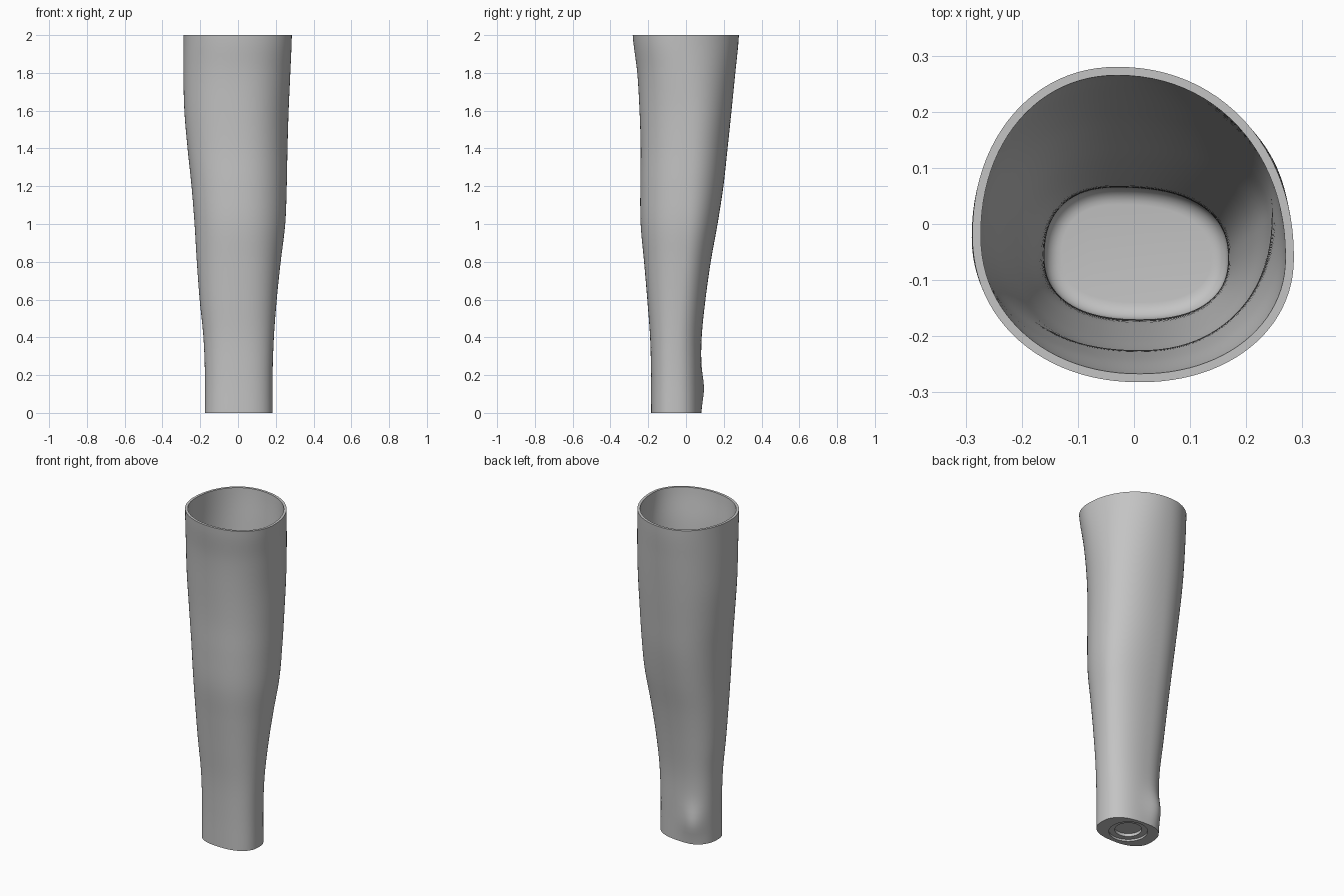
import bpy
import bmesh
import math
from mathutils import Vector

old = bpy.data.objects.get("Cube")
if old:
    bpy.data.objects.remove(old, do_unlink=True)

SIDES = 96
ROWS = 60
HEIGHT = 2.0
WALL = 0.015
FLOOR = 0.06
FILLET = 0.03

# Limb outline by height: z, right, left, front, back, y of the widest left point
OUTLINE = [
    (0.0, -0.175, 0.183, -0.185, 0.08, -0.06),
    (0.2, -0.175, 0.183, -0.185, 0.08, -0.06),
    (0.4, -0.183, 0.19, -0.19, 0.083, -0.055),
    (0.6, -0.203, 0.205, -0.205, 0.103, -0.04),
    (0.8, -0.218, 0.226, -0.222, 0.131, -0.02),
    (1.0, -0.23, 0.25, -0.24, 0.167, 0.0),
    (1.2, -0.246, 0.258, -0.242, 0.198, 0.01),
    (1.4, -0.267, 0.262, -0.24, 0.22, 0.02),
    (1.6, -0.284, 0.268, -0.246, 0.241, 0.02),
    (1.8, -0.289, 0.277, -0.258, 0.261, -0.01),
    (2.0, -0.288, 0.285, -0.282, 0.28, -0.06),
]


def outline_at(z):
    """Smoothly interpolate the outline table at a height."""
    last = len(OUTLINE) - 1
    pos = min(max(z / HEIGHT, 0), 1) * last
    i = min(int(pos), last - 1)
    t = pos - i
    a, b, c, d = (OUTLINE[min(max(k, 0), last)] for k in range(i - 1, i + 3))
    values = []
    for p, q, r, s in zip(a, b, c, d):
        tangent_in, tangent_out = (r - p) / 2, (s - q) / 2
        values.append(q + t * tangent_in
                      + t * t * (3 * (r - q) - 2 * tangent_in - tangent_out)
                      + t ** 3 * (2 * (q - r) + tangent_in + tangent_out))
    return values[1:]


def section(z, inset=0.0, height=None):
    """Rounded, lopsided ring made of four blended quarter curves."""
    right, left, front, back, y_left = outline_at(z)
    blend = z / HEIGHT
    y_right = -0.06 + 0.04 * blend
    x_back, x_front = -0.03, 0.01
    power = 2.4 - 0.3 * blend
    ring = []
    for k in range(SIDES):
        angle = math.tau * k / SIDES
        c, s = math.cos(angle), math.sin(angle)
        cx = x_back if s >= 0 else x_front
        cy = y_left if c >= 0 else y_right
        rx = (left - cx if c >= 0 else cx - right) - inset
        ry = (back - cy if s >= 0 else cy - front) - inset
        x = cx + rx * math.copysign(abs(c) ** (2 / power), c)
        y = cy + ry * math.copysign(abs(s) ** (2 / power), s)
        ring.append(Vector((x, y, z if height is None else height)))
    return ring


def with_ankle_bump(ring):
    """Push out the soft bony bump low on the back."""
    centre = Vector((-0.09, 0.073, 0.13))
    for p in ring:
        offset = p - centre
        flat = offset.x ** 2 + offset.y ** 2
        amount = 0.023 * math.exp(-flat / 0.005 - offset.z ** 2 / 0.009)
        p += Vector((-0.5, 0.86, 0)) * amount
    return ring


def circle(radius, z):
    """Round ring on the underside."""
    return [Vector((radius * math.cos(math.tau * k / SIDES),
                    -0.05 + radius * math.sin(math.tau * k / SIDES), z))
            for k in range(SIDES)]


rings = []

# Stepped round recess under the base
rings += [circle(0.075, 0.03), circle(0.075, 0.012),
          circle(0.108, 0.012), circle(0.108, 0.0)]

# Outer skin from base to rim
for row in range(ROWS + 1):
    rings.append(with_ankle_bump(section(HEIGHT * row / ROWS)))

# Inner skin from rim down to the floor fillet
start = FLOOR + FILLET
for row in range(ROWS, -1, -1):
    rings.append(section(start + (HEIGHT - start) * row / ROWS, WALL))

# Fillet into the flat floor
for step in range(1, 7):
    a = math.pi / 2 * step / 6
    rings.append(section(start, WALL + FILLET * (1 - math.cos(a)),
                         start - FILLET * math.sin(a)))

# Loft all rings into one closed shell
bm = bmesh.new()
loops = [[bm.verts.new(p) for p in ring] for ring in rings]
for lower, upper in zip(loops, loops[1:]):
    for k in range(SIDES):
        n = (k + 1) % SIDES
        bm.faces.new((lower[k], lower[n], upper[n], upper[k]))
bm.faces.new(loops[0])
bm.faces.new(loops[-1])
bmesh.ops.recalc_face_normals(bm, faces=bm.faces)

mesh = bpy.data.meshes.new("limb_shell")
bm.to_mesh(mesh)
bm.free()
shell = bpy.data.objects.new("limb_shell", mesh)
bpy.context.collection.objects.link(shell)

# Plain grey material
grey = bpy.data.materials.new("plain_grey")
grey.use_nodes = True
colour = (0.55, 0.55, 0.55, 1)
grey.diffuse_color = colour
for node in grey.node_tree.nodes:
    if node.type == "BSDF_PRINCIPLED":
        node.inputs["Base Color"].default_value = colour
mesh.materials.append(grey)

# Smooth skin with crisp rim and base edges
bpy.ops.object.select_all(action="DESELECT")
shell.select_set(True)
bpy.context.view_layer.objects.active = shell
bpy.ops.object.shade_smooth_by_angle(angle=math.radians(35))
